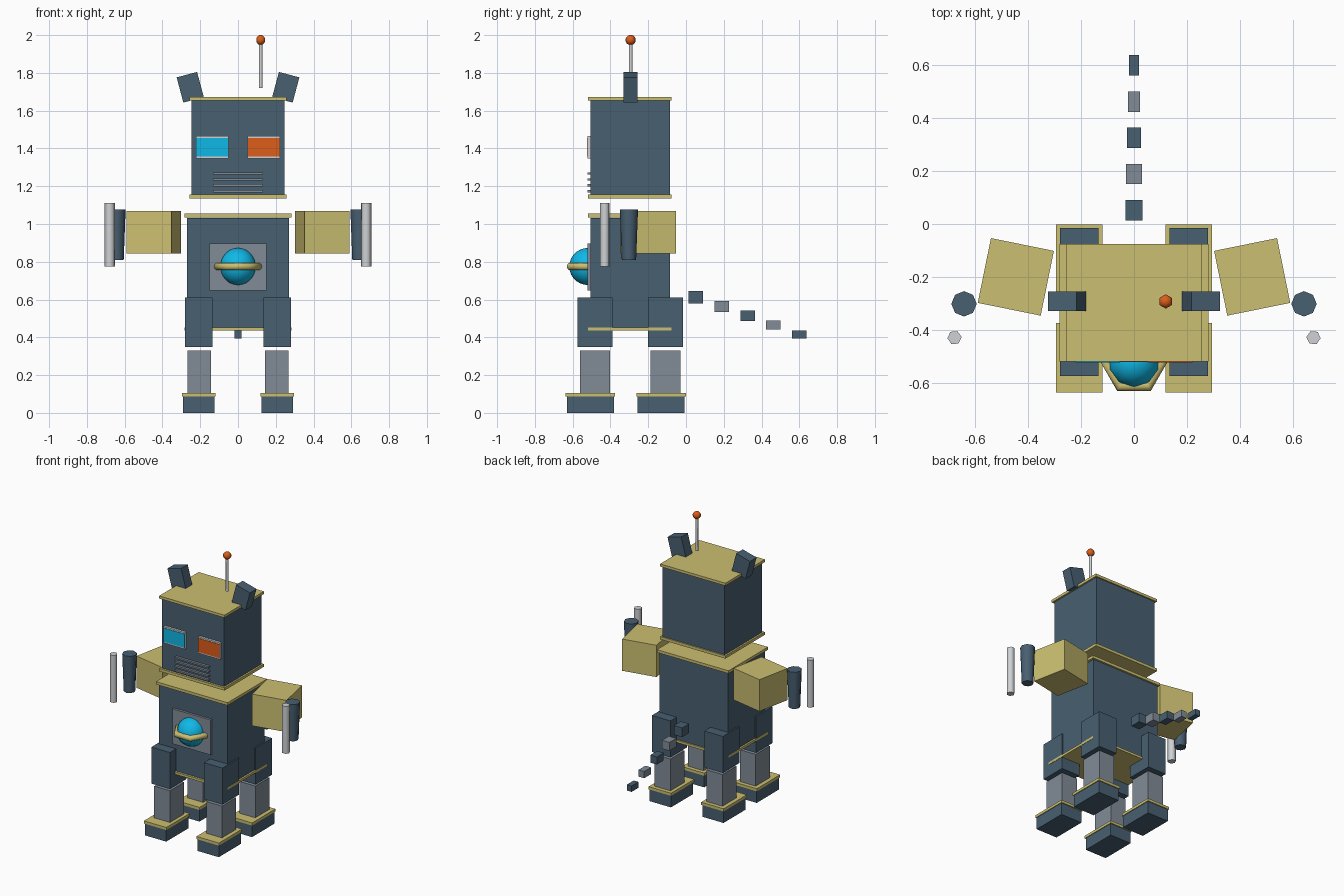
import bpy
from math import radians, pi

if "Cube" in bpy.data.objects:
    bpy.data.objects.remove(bpy.data.objects["Cube"])


def colour(name, r, g, b):
    m = bpy.data.materials.new(name)
    m.diffuse_color = (r, g, b, 1)
    m.use_nodes = True
    m.node_tree.nodes["Principled BSDF"].inputs["Base Color"].default_value = m.diffuse_color
    return m


SLATE = colour("slate", 0.065, 0.115, 0.165)
SAND = colour("sand", 0.60, 0.52, 0.165)
GREY = colour("grey", 0.22, 0.26, 0.31)
SILVER = colour("silver", 0.62, 0.64, 0.66)
CYAN = colour("cyan", 0.005, 0.48, 0.80)
ORANGE = colour("orange", 0.72, 0.11, 0.01)


def finish(name, mat, smooth=None):
    o = bpy.context.object
    o.name = name
    o.data.materials.append(mat)
    if smooth:
        bpy.ops.object.shade_smooth_by_angle(angle=radians(smooth))
    return o


def box(name, mat, x, y, z, rot=(0, 0, 0)):
    """Box from (min, max) ranges on each axis."""
    bpy.ops.mesh.primitive_cube_add(size=1, location=[sum(r) / 2 for r in (x, y, z)], rotation=rot)
    o = finish(name, mat)
    o.scale = [r[1] - r[0] for r in (x, y, z)]
    return o


def centred(name, mat, c, size, rot=(0, 0, 0)):
    return box(name, mat, *[(p - s / 2, p + s / 2) for p, s in zip(c, size)], rot)


def rod(name, mat, x, y, z, r_low, r_top, sides, turn=0):
    bpy.ops.mesh.primitive_cone_add(vertices=sides, radius1=r_low, radius2=r_top, depth=z[1] - z[0],
                                    location=(x, y, sum(z) / 2), rotation=(0, 0, turn))
    return finish(name, mat, 65)


def ball(name, mat, loc, r, sides):
    bpy.ops.mesh.primitive_uv_sphere_add(segments=sides, ring_count=14, radius=r, location=loc)
    return finish(name, mat, 65)


# head and body blocks with their trim plates
DEPTH, TRIM = (-0.505, -0.085), (-0.52, -0.076)
box("head", SLATE, (-0.245, 0.245), DEPTH, (1.153, 1.655))
box("head_top_trim", SAND, (-0.257, 0.257), TRIM, (1.653, 1.672))
box("head_bottom_trim", SAND, (-0.257, 0.257), TRIM, (1.135, 1.155))
box("body", SLATE, (-0.27, 0.27), DEPTH, (0.45, 1.032))
box("body_top_trim", SAND, (-0.282, 0.282), TRIM, (1.035, 1.055))
box("body_bottom_trim", SAND, (-0.282, 0.282), TRIM, (0.435, 0.452))

# face
for side, mat in ((-1, CYAN), (1, ORANGE)):
    x = side * 0.137
    centred("eye_frame", SILVER, (x, -0.51, 1.406), (0.172, 0.022, 0.118))
    centred("eye", mat, (x, -0.513, 1.406), (0.168, 0.022, 0.098))
for i in range(4):
    centred("mouth_bar", GREY, (0, -0.51, 1.267 - 0.031 * i), (0.266, 0.024, 0.012))

# antenna
rod("antenna_rod", SILVER, 0.12, -0.293, (1.72, 1.965), 0.010, 0.010, 6)
ball("antenna_ball", ORANGE, (0.12, -0.293, 1.974), 0.027, 6)

# chest panel with ringed globe
box("chest_panel", GREY, (-0.15, 0.15), (-0.522, -0.5), (0.648, 0.897))
ball("chest_globe", CYAN, (0, -0.52, 0.775), 0.098, 10)
bpy.ops.mesh.primitive_torus_add(major_segments=6, minor_segments=10, major_radius=0.108,
                                 minor_radius=0.02, location=(0, -0.52, 0.775))
finish("chest_ring", SAND, 65)

# ears, arms, hands and legs, both sides
for s in (-1, 1):
    centred("ear", SLATE, (s * 0.253, -0.293, 1.724), (0.112, 0.074, 0.138), (0, s * radians(15), 0))
    centred("arm", SAND, (s * 0.447, -0.2, 0.957), (0.243, 0.25, 0.226), (0, 0, s * radians(11.5)))
    rod("hand", SLATE, s * 0.643, -0.302, (0.81, 1.076), 0.038, 0.048, 8)
    rod("hand_bar", SILVER, s * 0.679, -0.43, (0.775, 1.112), 0.027, 0.027, 6, s * radians(-35))
    for y in (-0.482, -0.108):
        y_foot = y - 0.024
        centred("thigh", SLATE, (s * 0.207, y, 0.48), (0.146, 0.185, 0.26))
        centred("shin", GREY, (s * 0.205, y, 0.217), (0.124, 0.158, 0.227))
        centred("foot_trim", SAND, (s * 0.207, y_foot, 0.095), (0.177, 0.262, 0.019))
        centred("foot", SLATE, (s * 0.207, y_foot, 0.043), (0.167, 0.25, 0.086))

# tail segments shrinking towards the tip
for i in range(5):
    centred("tail_segment", GREY if i % 2 else SLATE, (0, 0.052 + 0.137 * i, 0.612 - 0.049 * i),
            (0.066 - 0.0072 * i, 0.077, 0.066 - 0.006 * i))
